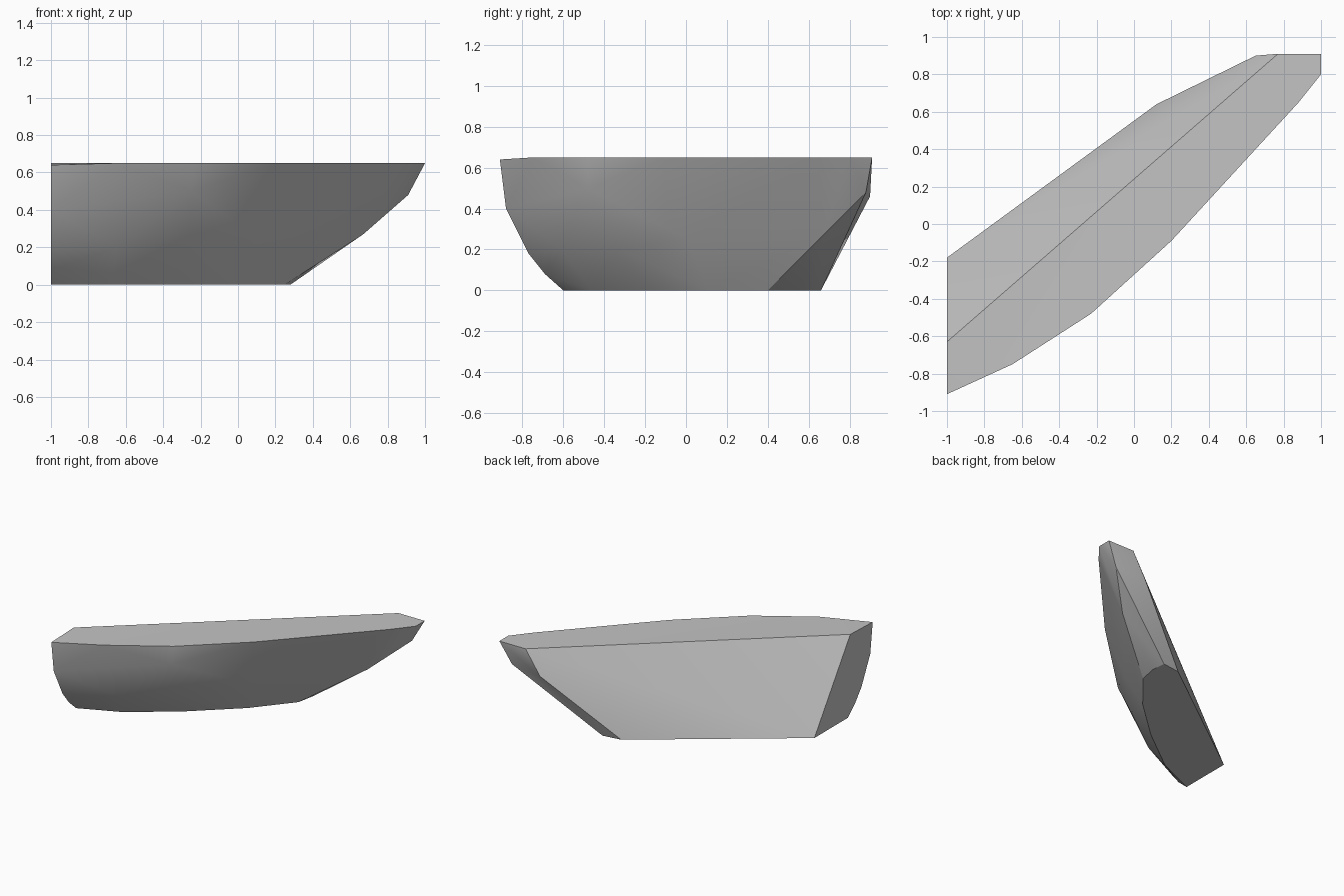
import bpy
import bmesh

default_cube = bpy.data.objects.get("Cube")
if default_cube:
    bpy.data.objects.remove(default_cube, do_unlink=True)

DECK = 0.65


def level(points, height):
    """Lift a plan outline to one height."""
    return [(x, y, height) for x, y in points]


def make_material(name, rgb):
    material = bpy.data.materials.new(name)
    material.use_nodes = True
    colour = (*rgb, 1.0)
    material.diffuse_color = colour
    material.node_tree.nodes["Principled BSDF"].inputs["Base Color"].default_value = colour
    return material


def convex_shell(name, points, material):
    """Wrap a tight skin around the control points and shade it smooth."""
    bm = bmesh.new()
    for point in points:
        bm.verts.new(point)
    result = bmesh.ops.convex_hull(bm, input=bm.verts[:])
    spare = {v for v in result["geom_interior"] + result["geom_unused"]
             if isinstance(v, bmesh.types.BMVert)}
    bmesh.ops.delete(bm, geom=list(spare), context="VERTS")
    bmesh.ops.recalc_face_normals(bm, faces=bm.faces[:])
    mesh = bpy.data.meshes.new(name)
    bm.to_mesh(mesh)
    bm.free()
    shell = bpy.data.objects.new(name, mesh)
    bpy.context.collection.objects.link(shell)
    mesh.materials.append(material)
    bpy.ops.object.select_all(action="DESELECT")
    shell.select_set(True)
    bpy.context.view_layer.objects.active = shell
    bpy.ops.object.shade_smooth_by_angle(angle=0.5)
    return shell


# Deck outline: curved side, blunt bow, then the straight back edge
deck_line = level([(-0.65, -0.75), (-0.23, -0.48), (0, -0.27), (0.2, -0.09),
                   (0.6, 0.36), (0.88, 0.65), (1, 0.8), (1, 0.91),
                   (0.77, 0.91), (-1, -0.63)], DECK)

# Flat bottom: long teardrop
bottom_line = level([(-1, -0.6), (-0.68, -0.46), (-0.32, -0.19), (0.01, 0.11),
                     (0.25, 0.4), (0.28, 0.55), (0.27, 0.66), (0.12, 0.64),
                     (-1, -0.18)], 0)

# Rounded section at the cut-off stern
stern_section = [(-1, y, z) for y, z in
                 [(-0.91, 0.64), (-0.88, 0.4), (-0.77, 0.18), (-0.69, 0.08)]]

# Bulge of the side, and the raked bow
side_bulge = [(-0.25, -0.48, 0.5), (-0.65, -0.61, 0.2),
              (-0.27, -0.33, 0.2), (0.1, 0.01, 0.25)]
bow_rake = [(0.67, 0.67, 0.27), (0.91, 0.88, 0.48), (0.65, 0.9, 0.46)]

grey = make_material("plain grey", (0.55, 0.55, 0.55))
convex_shell("hull", deck_line + bottom_line + stern_section + side_bulge + bow_rake, grey)
